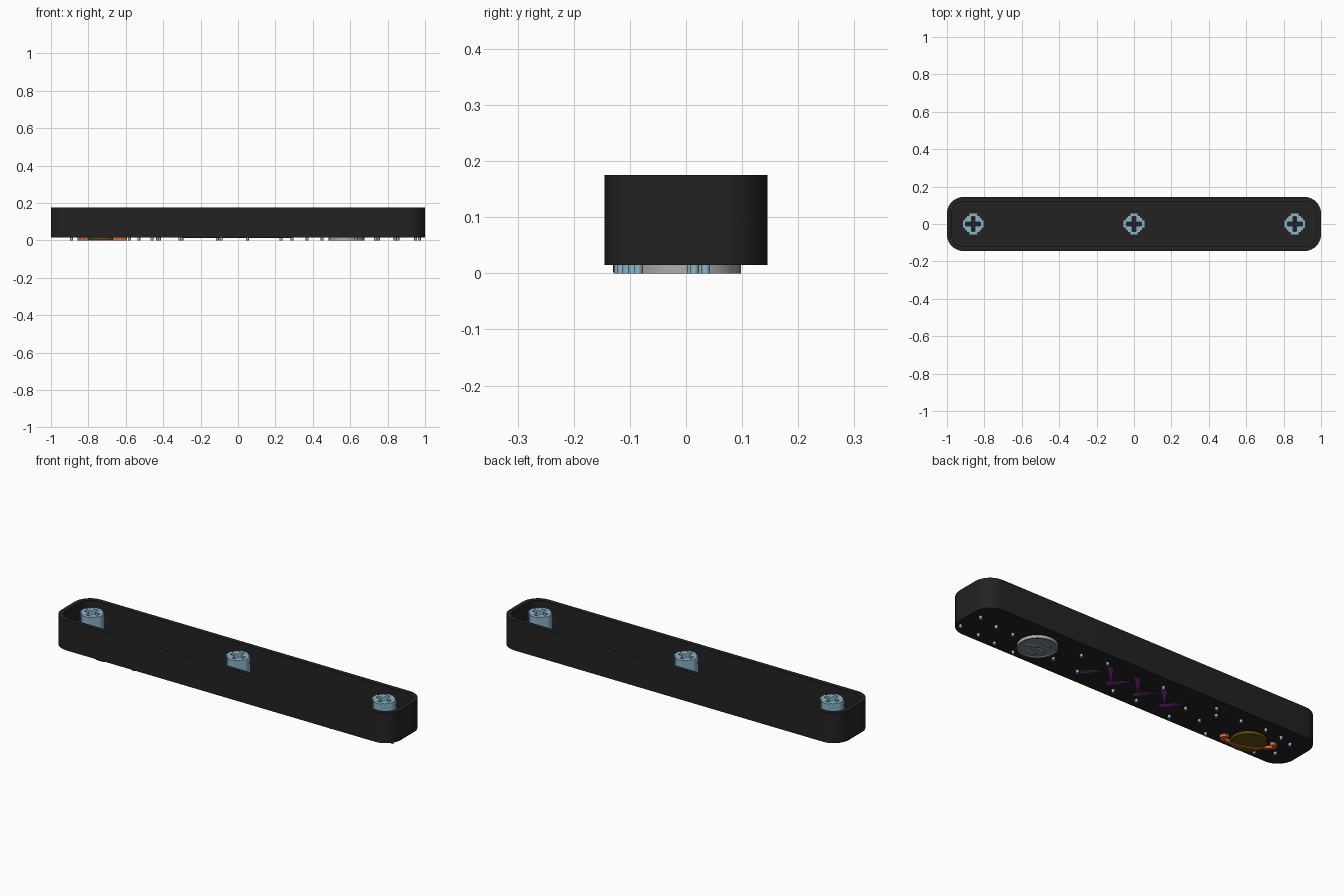
import bpy, math

if "Cube" in bpy.data.objects:
    bpy.data.objects.remove(bpy.data.objects["Cube"])


def material(name, rgb):
    m = bpy.data.materials.new(name)
    m.diffuse_color = (*rgb, 1)
    m.use_nodes = True
    m.node_tree.nodes["Principled BSDF"].inputs["Base Color"].default_value = m.diffuse_color
    return m


BLACK = material("matte black", (0.016, 0.016, 0.016))
BLUE = material("pale blue", (0.27, 0.46, 0.58))
GREY = material("moon grey", (0.22, 0.24, 0.25))
LIGHT = material("light grey", (0.42, 0.42, 0.42))
BROWN = material("golden brown", (0.13, 0.075, 0.006))
ORANGE = material("orange", (0.75, 0.13, 0.035))
PURPLE = material("purple", (0.30, 0.03, 0.36))


def plate(name, loops, z0, z1, mat, loc=(0, 0), smooth=False):
    """Extrude closed outlines (inner loops become holes) from z0 to z1."""
    cu = bpy.data.curves.new(name, 'CURVE')
    cu.dimensions = '2D'
    cu.fill_mode = 'BOTH'
    cu.extrude = (z1 - z0) / 2
    for pts in loops:
        sp = cu.splines.new('POLY')
        sp.points.add(len(pts) - 1)
        for p, (x, y) in zip(sp.points, pts):
            p.co = (x, y, 0, 1)
        sp.use_cyclic_u = True
    ob = bpy.data.objects.new(name, cu)
    ob.location = (loc[0], loc[1], (z0 + z1) / 2)
    bpy.context.collection.objects.link(ob)
    bpy.ops.object.select_all(action='DESELECT')
    ob.select_set(True)
    bpy.context.view_layer.objects.active = ob
    bpy.ops.object.convert(target='MESH')
    ob = bpy.context.object
    ob.data.materials.clear()
    ob.data.materials.append(mat)
    if smooth:
        bpy.ops.object.shade_smooth_by_angle(angle=math.radians(30))
    return ob


def rounded(hx, hy, r, n=10):
    pts = []
    for k, (sx, sy) in enumerate([(1, 1), (-1, 1), (-1, -1), (1, -1)]):
        for i in range(n + 1):
            a = math.pi / 2 * (k + i / n)
            pts.append((sx * (hx - r) + r * math.cos(a), sy * (hy - r) + r * math.sin(a)))
    return pts


def ellipse(rx, ry, n=40, tilt=0.0, start=0.0, end=2 * math.pi):
    full = end - start > 6.28
    pts = []
    for i in range(n if full else n + 1):
        a = start + (end - start) * i / n
        x, y = rx * math.cos(a), ry * math.sin(a)
        pts.append((x * math.cos(tilt) - y * math.sin(tilt),
                    x * math.sin(tilt) + y * math.cos(tilt)))
    return pts


def four_way(quarter):
    """Repeat a quarter outline by 90 degree turns."""
    pts = []
    for k in range(4):
        c, s = [(1, 0), (0, 1), (-1, 0), (0, -1)][k]
        pts += [(x * c - y * s, x * s + y * c) for x, y in quarter]
    return pts


# Hollow tray: floor and wall
BASE, FLOOR, TOP = 0.015, 0.034, 0.175
plate("tray_floor", [rounded(1, 0.145, 0.09)], BASE, FLOOR, BLACK, smooth=True)
plate("tray_wall", [rounded(1, 0.145, 0.09), rounded(0.975, 0.121, 0.066)],
      FLOOR, TOP, BLACK, smooth=True)

# Three fluted posts with cross-shaped sockets
outer = [(0.058, -0.022), (0.058, 0.022), (0.046, 0.022), (0.046, 0.036),
         (0.036, 0.036), (0.036, 0.046), (0.022, 0.046)]
socket = [(0.040, -0.010), (0.040, 0.010), (0.010, 0.010)]
for i, x in enumerate((-0.86, 0, 0.86)):
    plate(f"post_{i + 1}", [four_way(outer), four_way(socket)], FLOOR, TOP, BLUE, (x, 0))

# Small star studs on the underside
stars = [(.95, .035), (.97, -.085), (.84, .015), (.855, -.095), (.75, -.105), (.735, .01),
         (.63, -.115), (.45, -.04), (.29, -.06), (.37, .065), (.23, .085), (-.11, .08),
         (.05, -.09), (-.09, -.09), (-.3, -.105), (-.31, 0), (-.43, -.045), (-.42, .09),
         (-.46, .04), (-.53, -.12), (-.58, .075), (-.72, .085), (-.82, .075), (-.89, .055),
         (-.89, -.05), (-.81, -.105)]
for i, p in enumerate(stars):
    plate(f"star_{i + 1}", [ellipse(0.008, 0.008, 8)], 0, BASE, BLUE, p)

# Moon disc with rim and surface streaks
MOON = (0.58, 0.0)
plate("moon_disc", [ellipse(0.088, 0.088)], 0.005, BASE, GREY, MOON, True)
plate("moon_rim", [ellipse(0.095, 0.095), ellipse(0.086, 0.086)], 0, BASE, LIGHT, MOON, True)
for i, (x, y, w, t) in enumerate([(-0.02, 0.045, 0.03, 0.2), (0.03, 0.0, 0.035, -0.3),
                                  (-0.035, -0.01, 0.025, 0.3), (0.0, -0.05, 0.035, 0.1)]):
    plate(f"moon_streak_{i + 1}", [ellipse(w, 0.008, 16, t)], 0, 0.006, BLUE,
          (MOON[0] + x, MOON[1] + y))

# Ringed planet: globe, bands, and a tilted ring passing behind the globe
PLANET, TILT = (-0.725, -0.045), -0.36
plate("planet_globe", [ellipse(0.085, 0.085)], 0.002, BASE, BROWN, PLANET, True)
ring = (ellipse(0.140, 0.045, 40, TILT, math.pi * 0.82, math.pi * 2.18)
        + ellipse(0.118, 0.030, 40, TILT, math.pi * 0.82, math.pi * 2.18)[::-1])
plate("planet_ring", [ring], 0, BASE, ORANGE, PLANET, True)

# Abstract purple shards across the middle of the underside
for i in range(7):
    x, s = 0.24 - 0.08 * i, (1 if i % 2 else -1)
    shard = [(-0.055, -0.05 * s), (0.045, 0.045 * s), (0.02, 0.055 * s)]
    plate(f"shard_{i + 1}", [shard], 0.012, BASE, PURPLE, (x, 0.012 * s))
